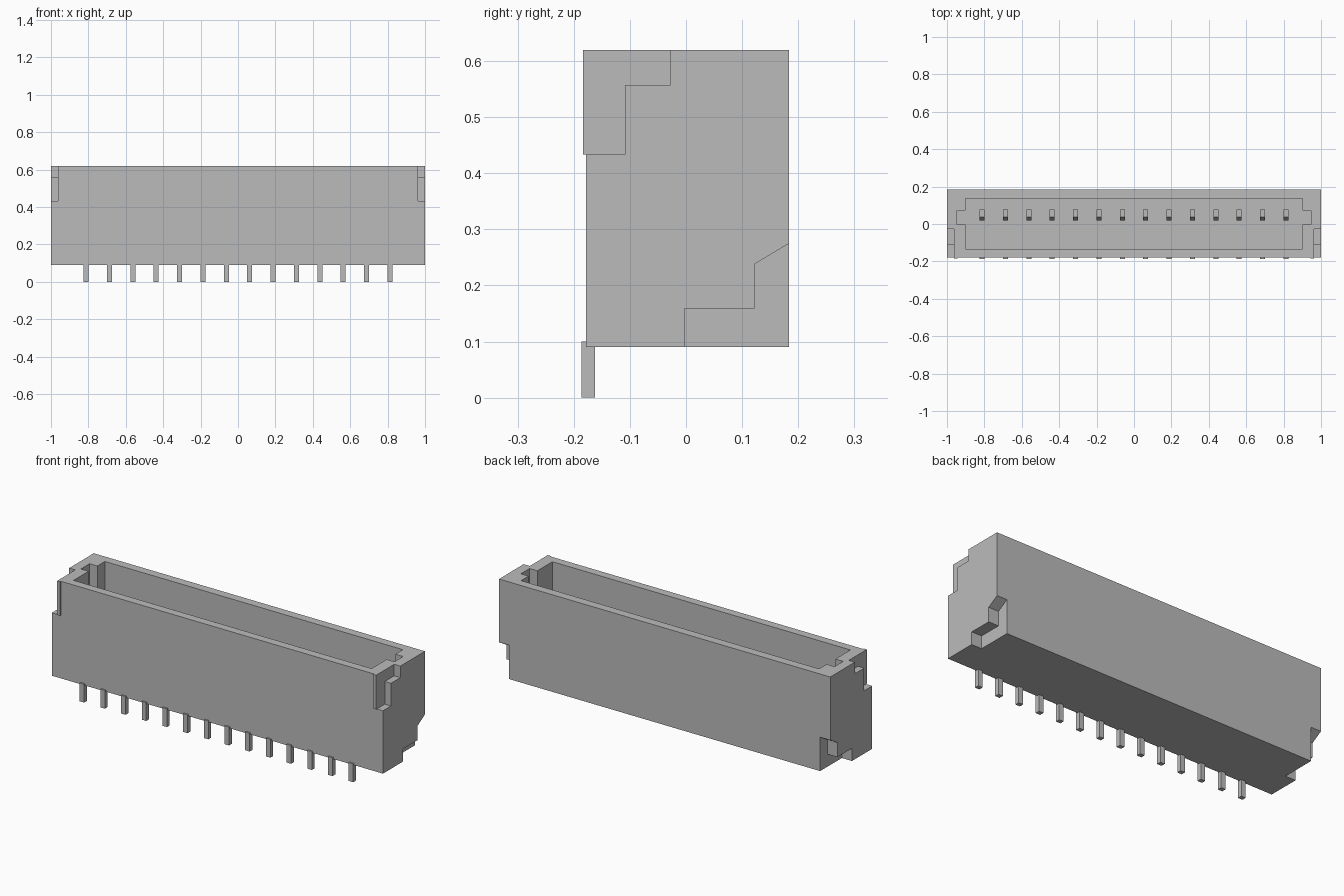
import bpy
import bmesh

cube = bpy.data.objects.get("Cube")
if cube:
    bpy.data.objects.remove(cube, do_unlink=True)

grey = bpy.data.materials.new("light_grey")
grey.use_nodes = True
grey.diffuse_color = (0.5, 0.5, 0.5, 1)
grey.node_tree.nodes["Principled BSDF"].inputs["Base Color"].default_value = (0.5, 0.5, 0.5, 1)


def prism(name, profile, x0, x1):
    """Extrude a closed (y, z) profile along x."""
    bm = bmesh.new()
    face = bm.faces.new([bm.verts.new((x0, y, z)) for y, z in profile])
    grown = bmesh.ops.extrude_face_region(bm, geom=[face])["geom"]
    moved = [v for v in grown if isinstance(v, bmesh.types.BMVert)]
    bmesh.ops.translate(bm, vec=(x1 - x0, 0, 0), verts=moved)
    bmesh.ops.recalc_face_normals(bm, faces=bm.faces)
    mesh = bpy.data.meshes.new(name)
    bm.to_mesh(mesh)
    bm.free()
    mesh.materials.append(grey)
    obj = bpy.data.objects.new(name, mesh)
    bpy.context.collection.objects.link(obj)
    return obj


def box(name, x, y, z):
    return prism(name, [(y[0], z[0]), (y[1], z[0]), (y[1], z[1]), (y[0], z[1])], *x)


def cut(target, cutter):
    cutter.hide_render = True
    mod = target.modifiers.new("cut", 'BOOLEAN')
    mod.operation = 'DIFFERENCE'
    mod.solver = 'EXACT'
    mod.object = cutter
    bpy.context.view_layer.objects.active = target
    bpy.ops.object.modifier_apply(modifier=mod.name)
    bpy.data.objects.remove(cutter, do_unlink=True)


BOTTOM, TOP, FLOOR = 0.09, 0.62, 0.24
FRONT, BACK = -0.178, 0.184

# Housing with its open cavity and end key slots
housing = box("housing", (-1, 1), (FRONT, BACK), (BOTTOM, TOP))
cut(housing, box("cavity", (-0.9, 0.9), (-0.133, 0.137), (FLOOR, 0.8)))

upper_step = [(-0.3, 0.433), (-0.109, 0.433), (-0.109, 0.557),
              (-0.028, 0.557), (-0.028, 0.8), (-0.3, 0.8)]
lower_step = [(-0.003, 0), (-0.003, 0.159), (0.122, 0.159),
              (0.122, 0.238), (BACK, 0.275), (0.3, 0.344), (0.3, 0)]

for side, s in (("left", 1), ("right", -1)):
    cut(housing, box("key_slot", (s * 0.85, s * 0.947), (-0.003, 0.072), (FLOOR, 0.8)))
    # Stepped recesses on the outer ends
    cut(housing, prism("upper_recess", upper_step, s * 0.963, s * 1.1))
    cut(housing, prism("lower_recess", lower_step, s * 0.939, s * 1.1))
    # Slim lip along the recess edge
    box(side + "_recess_lip", (s * 0.945, s * 0.963), (-0.184, FRONT + 0.002), (0.433, TOP))

# Solder legs at the front and contact blades in the cavity
COUNT, PITCH, HALF = 14, 0.125, 0.0135
blade = [(0.018, FLOOR - 0.02), (0.078, FLOOR - 0.02), (0.078, 0.5), (0.038, 0.5), (0.018, 0.45)]
for i in range(COUNT):
    x = (i - (COUNT - 1) / 2) * PITCH
    box(f"solder_leg_{i + 1}", (x - HALF, x + HALF), (-0.186, -0.162), (0, 0.1))
    prism(f"contact_blade_{i + 1}", blade, x - HALF, x + HALF)
